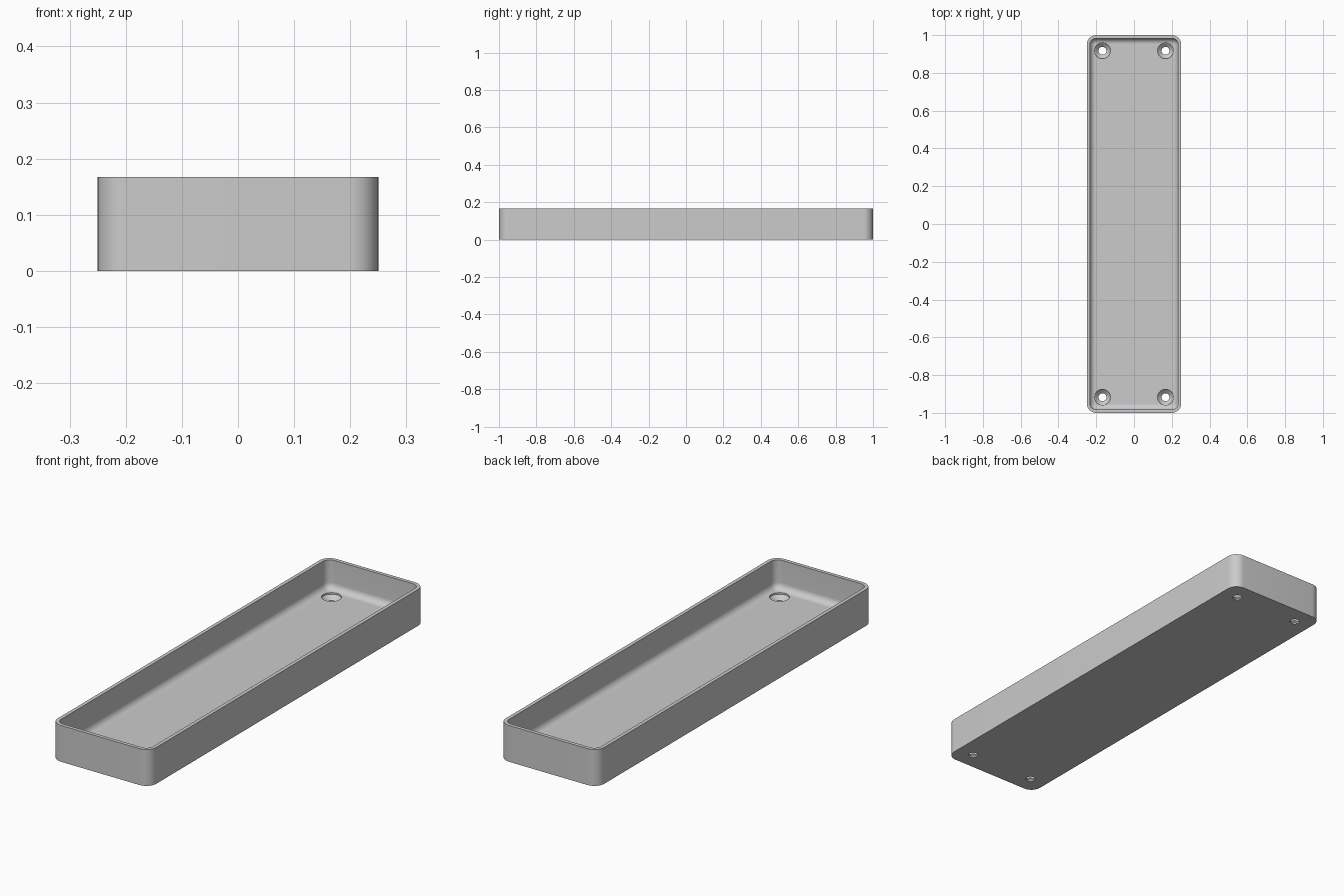
import bpy, bmesh, math

cube = bpy.data.objects.get("Cube")
if cube:
    bpy.data.objects.remove(cube)

HALF_X, HALF_Y, HEIGHT = 0.25, 1.0, 0.167
CORNER, WALL, FLOOR, FILLET = 0.05, 0.0167, 0.033, 0.03
HOLE_X, HOLE_Y = 0.167, 0.917

grey = bpy.data.materials.new("plain grey")
grey.use_nodes = True
grey.diffuse_color = (0.6, 0.6, 0.6, 1)
grey.node_tree.nodes["Principled BSDF"].inputs["Base Color"].default_value = (0.6, 0.6, 0.6, 1)


def rounded_ring(bm, inset, z, steps=12):
    """Rounded rectangle of vertices, moved inward from the outer wall."""
    r = CORNER - inset
    ring = []
    for k, (sx, sy) in enumerate([(1, 1), (-1, 1), (-1, -1), (1, -1)]):
        for i in range(steps + 1):
            a = math.radians(90) * (k + i / steps)
            ring.append(bm.verts.new((sx * (HALF_X - CORNER) + r * math.cos(a),
                                      sy * (HALF_Y - CORNER) + r * math.sin(a), z)))
    return ring


def circle_ring(bm, cx, cy, r, z, n=40):
    return [bm.verts.new((cx + r * math.cos(2 * math.pi * i / n),
                          cy + r * math.sin(2 * math.pi * i / n), z)) for i in range(n)]


def loft(bm, rings):
    """Skin a closed solid through a list of rings."""
    n = len(rings[0])
    for low, high in zip(rings, rings[1:]):
        for i in range(n):
            j = (i + 1) % n
            bm.faces.new((low[i], low[j], high[j], high[i]))
    bm.faces.new(rings[0][::-1])
    bm.faces.new(rings[-1])


def make_object(name, bm):
    bmesh.ops.recalc_face_normals(bm, faces=bm.faces)
    mesh = bpy.data.meshes.new(name)
    bm.to_mesh(mesh)
    bm.free()
    mesh.materials.append(grey)
    obj = bpy.data.objects.new(name, mesh)
    bpy.context.collection.objects.link(obj)
    return obj


# Tray: outer wall, flat rim, inner wall, curved fillet, floor
bm = bmesh.new()
section = [(0, 0), (0, HEIGHT), (WALL, HEIGHT)]
for i in range(11):
    a = math.radians(9 * i)
    section.append((WALL + FILLET * (1 - math.cos(a)), FLOOR + FILLET * (1 - math.sin(a))))
loft(bm, [rounded_ring(bm, inset, z) for inset, z in section])
tray = make_object("tray", bm)

# Countersunk screw holes in the four corners
bm = bmesh.new()
for sx in (-1, 1):
    for sy in (-1, 1):
        loft(bm, [circle_ring(bm, sx * HOLE_X, sy * HOLE_Y, r, z)
                  for r, z in [(0.021, -0.02), (0.021, 0.007), (0.042, 0.026), (0.042, 0.09)]])
cutter = make_object("screw_hole_cutter", bm)
cutter.hide_render = True

cut = tray.modifiers.new("screw holes", "BOOLEAN")
cut.operation = "DIFFERENCE"
cut.solver = "EXACT"
cut.object = cutter

bpy.ops.object.select_all(action="DESELECT")
tray.select_set(True)
bpy.context.view_layer.objects.active = tray
bpy.ops.object.modifier_apply(modifier=cut.name)
bpy.data.objects.remove(cutter)
bpy.ops.object.shade_smooth_by_angle(angle=math.radians(30))
